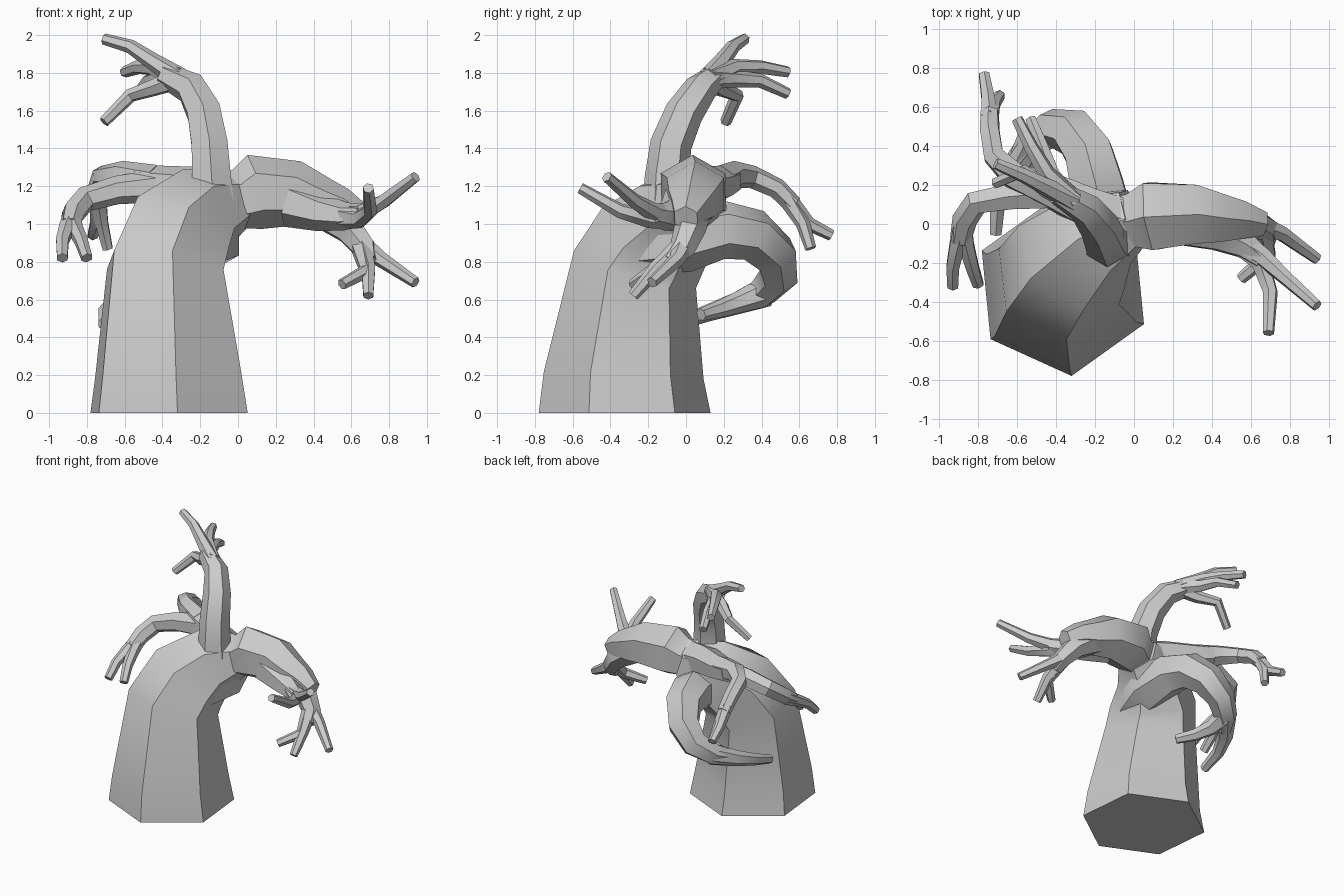
import bpy, bmesh, math
from mathutils import Vector

cube = bpy.data.objects.get("Cube")
if cube:
    bpy.data.objects.remove(cube, do_unlink=True)

GREY = (0.6, 0.6, 0.6, 1.0)
bark = bpy.data.materials.new("grey_bark")
bark.use_nodes = True
bark.diffuse_color = GREY
bark.node_tree.nodes["Principled BSDF"].inputs["Base Color"].default_value = GREY


def limb(name, points, sides=6, phase=30, first_dir=None):
    """Tapered tube through (x, y, z, radius) points, with closed ends."""
    centres = [Vector(p[:3]) for p in points]
    steps = [(b - a).normalized() for a, b in zip(centres, centres[1:])]
    dirs = [steps[0]] + [(a + b).normalized() for a, b in zip(steps, steps[1:])] + [steps[-1]]
    if first_dir:
        dirs[0] = Vector(first_dir)
    # The side vector is carried along the path so the tube does not twist
    side = Vector((1, 0, 0)) if abs(dirs[0].x) < 0.9 else Vector((0, 1, 0))
    side = (side - dirs[0] * side.dot(dirs[0])).normalized()
    bm = bmesh.new()
    rings = []
    for i, (c, d) in enumerate(zip(centres, dirs)):
        if i:
            side = dirs[i - 1].rotation_difference(d) @ side
        up = d.cross(side)
        ring = []
        for k in range(sides):
            a = math.radians(phase) + math.tau * k / sides
            ring.append(bm.verts.new(c + (side * math.cos(a) + up * math.sin(a)) * points[i][3]))
        rings.append(ring)
    for low, high in zip(rings, rings[1:]):
        for k in range(sides):
            n = (k + 1) % sides
            bm.faces.new((low[k], low[n], high[n], high[k]))
    bm.faces.new(rings[0][::-1])
    bm.faces.new(rings[-1])
    bmesh.ops.recalc_face_normals(bm, faces=bm.faces)
    mesh = bpy.data.meshes.new(name)
    bm.to_mesh(mesh)
    bm.free()
    mesh.materials.append(bark)
    obj = bpy.data.objects.new(name, mesh)
    bpy.context.collection.objects.link(obj)
    bpy.ops.object.select_all(action='DESELECT')
    obj.select_set(True)
    bpy.context.view_layer.objects.active = obj
    bpy.ops.object.shade_smooth_by_angle(angle=math.radians(35))


def twigs(name, start, paths, tip=0.03):
    """Thin tapering twigs that all leave the same start point."""
    for n, path in enumerate(paths, 1):
        count = len(path)
        pts = [start]
        for i, p in enumerate(path, 1):
            t = (i / count) ** 0.7
            pts.append((*p, start[3] + (tip - start[3]) * t))
        limb(f"{name}_{n}", pts)


# Trunk: six-sided, leaning back and bending over at the top
limb("trunk", [
    (-.365, -.325, 0, .457), (-.37, -.33, .2, .425), (-.385, -.27, .76, .34),
    (-.32, -.17, .93, .32), (-.18, -.04, 1.07, .25), (0, .04, 1.13, .16),
], phase=-84.4, first_dir=(0, 0, 1))

# Upper branch, rising and curling to the side
limb("upper_branch", [
    (-.13, -.1, 1.08, .13), (-.14, -.1, 1.25, .118), (-.15, -.08, 1.42, .11),
    (-.18, -.01, 1.59, .102), (-.25, .08, 1.72, .088), (-.39, .16, 1.79, .065),
])
twigs("upper_twig", (-.31, .12, 1.77, .06), [
    [(-.45, .19, 1.86), (-.57, .25, 1.94), (-.71, .31, 1.98)],
    [(-.45, .26, 1.83), (-.53, .4, 1.83), (-.6, .54, 1.805)],
    [(-.42, .25, 1.77), (-.47, .39, 1.76), (-.53, .54, 1.69)],
    [(-.45, .18, 1.72), (-.57, .27, 1.68), (-.71, .21, 1.54)],
])

# Side branch: thick, pinched at its root, reaching out to +x
limb("side_branch", [
    (-.1, 0, 1.12, .15), (.01, .02, 1.13, .16), (.09, .04, 1.17, .2), (.3, .05, 1.16, .175),
    (.44, .03, 1.11, .14), (.55, .02, 1.08, .11), (.66, .0, 1.03, .07),
])
limb("side_upper_stem", [
    (.28, .0, 1.11, .13), (.44, -.05, 1.06, .1), (.57, -.11, 1.04, .075), (.66, -.18, 1.05, .055),
])
twigs("side_upper_twig", (.55, -.1, 1.04, .07), [
    [(.66, -.17, 1.06), (.77, -.27, 1.12), (.94, -.42, 1.25)],
    [(.65, -.2, 1.03), (.7, -.35, 1.07), (.69, -.56, 1.19)],
])
limb("side_lower_stem", [
    (.44, .03, 1.08, .11), (.59, .02, .97, .085), (.67, -.02, .87, .07), (.69, -.08, .8, .05),
])
twigs("side_lower_twig", (.65, -.01, .89, .06), [
    [(.76, -.05, .81), (.94, -.18, .69)],
    [(.69, -.16, .76), (.69, -.28, .62)],
    [(.68, -.17, .75), (.55, -.28, .68)],
])

# Back branch: thick, arching behind the trunk and curling under
limb("back_branch", [
    (-.17, -.26, .86, .11), (-.15, -.02, .92, .18), (-.19, .2, .97, .155),
    (-.23, .36, .94, .14), (-.31, .47, .84, .125), (-.42, .49, .72, .105),
    (-.53, .41, .64, .085), (-.58, .32, .6, .07),
])
twigs("back_twig", (-.52, .42, .64, .08), [
    [(-.5, .29, .59), (-.43, .18, .55), (-.33, .08, .52)],
    [(-.64, .27, .58), (-.7, .12, .53), (-.71, -.05, .47)],
], tip=.034)

# Far branch: slimmer, going to -x and forking
limb("far_branch", [
    (-.08, .02, 1.15, .13), (-.25, .09, 1.19, .115), (-.42, .17, 1.21, .1),
    (-.55, .22, 1.23, .085),
])
limb("far_front_stem", [
    (-.42, .16, 1.2, .09), (-.64, .14, 1.18, .075), (-.81, .11, 1.13, .068),
    (-.87, .02, 1.06, .065), (-.89, -.08, .99, .055),
])
twigs("far_front_twig", (-.88, -.01, 1.03, .055), [
    [(-.91, -.12, .97), (-.93, -.22, .91), (-.93, -.32, .82)],
    [(-.86, -.11, .97), (-.83, -.22, .91), (-.8, -.31, .82)],
], tip=.032)
limb("far_back_stem", [
    (-.45, .18, 1.22, .095), (-.62, .25, 1.26, .075), (-.72, .35, 1.25, .06),
    (-.74, .48, 1.19, .055), (-.74, .57, 1.1, .05),
])
twigs("far_back_twig", (-.74, .54, 1.13, .05), [
    [(-.75, .65, 1.0), (-.77, .77, .94)],
    [(-.72, .62, 1.0), (-.69, .66, .87)],
])
